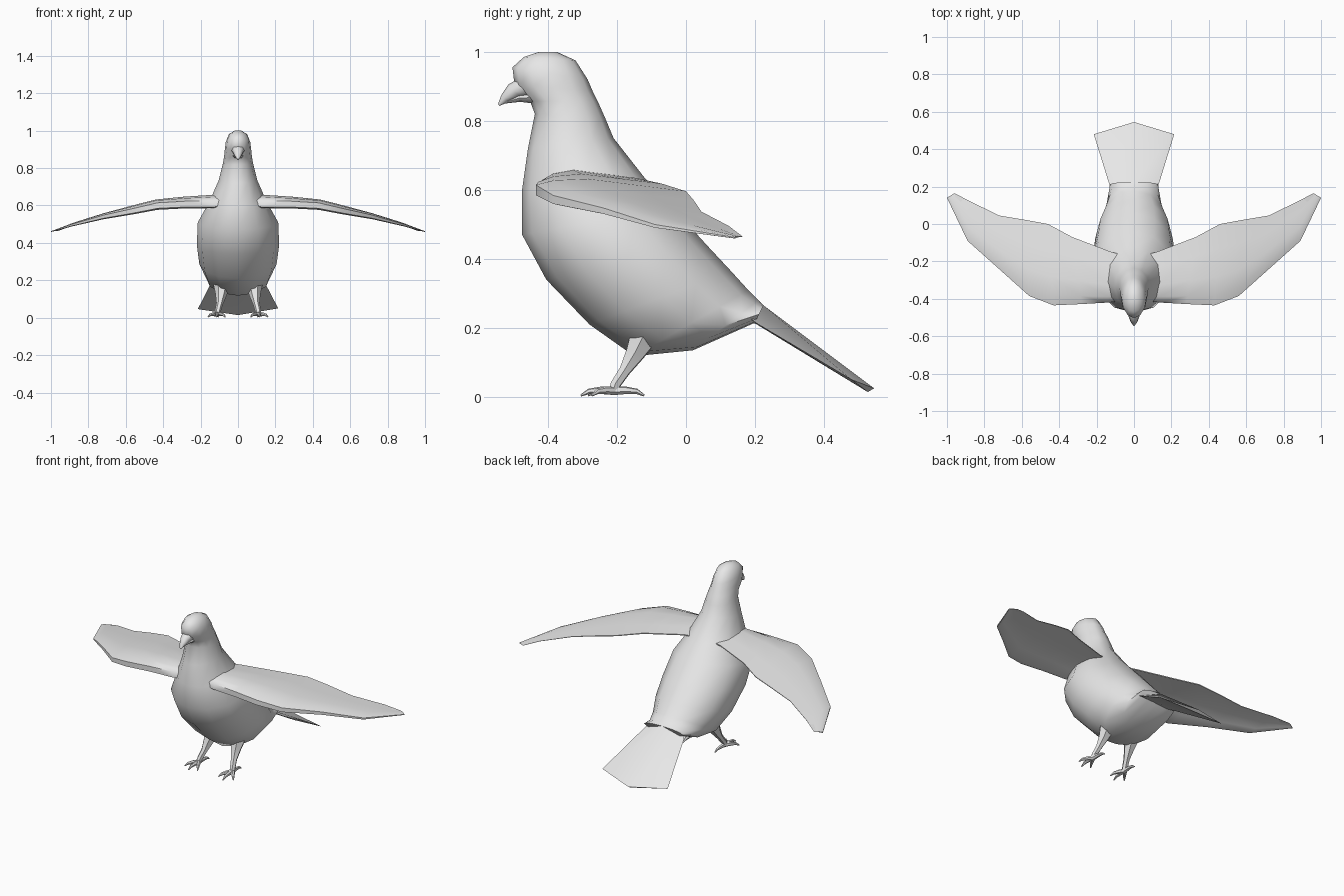
import bpy, bmesh, math
from mathutils import Vector

grey = bpy.data.materials.new("plain grey")
grey.diffuse_color = (0.8, 0.8, 0.8, 1)


def loft(name, rings, mirror=False, angle=55):
    """Skin a list of equal-length point rings and cap both ends."""
    bm = bmesh.new()
    vs = [[bm.verts.new(p) for p in ring] for ring in rings]
    n = len(rings[0])
    for a, b in zip(vs, vs[1:]):
        for i in range(n):
            j = (i + 1) % n
            bm.faces.new((a[i], a[j], b[j], b[i]))
    bm.faces.new(vs[0])
    bm.faces.new(vs[-1])
    bmesh.ops.remove_doubles(bm, verts=bm.verts, dist=0.0005)
    bmesh.ops.recalc_face_normals(bm, faces=bm.faces)
    me = bpy.data.meshes.new(name)
    bm.to_mesh(me)
    bm.free()
    me.materials.append(grey)
    me.shade_smooth()
    me.set_sharp_from_angle(angle=math.radians(angle))
    ob = bpy.data.objects.new(name, me)
    bpy.context.collection.objects.link(ob)
    if mirror:
        ob.modifiers.new("mirror", "MIRROR").use_mirror_merge = False
    return ob


def oval(back, front, w, n=12):
    """Tilted oval between a back and a front point (y, z), half width w."""
    b, f = Vector((0, *back)), Vector((0, *front))
    c, h = (b + f) / 2, (b - f) / 2
    return [c + h * math.cos(t) + Vector((w * math.sin(t), 0, 0))
            for t in (2 * math.pi * i / n for i in range(n))]


def tube(name, path, n=6):
    """Tapered limb through (x, y, z, radius) points, mirrored to both sides."""
    pts = [Vector(p[:3]) for p in path]
    rings = []
    for i, p in enumerate(pts):
        d = (pts[min(i + 1, len(pts) - 1)] - pts[max(i - 1, 0)]).normalized()
        u = d.cross(Vector((0.3, 0.2, 1)) if abs(d.z) < 0.7 else Vector((0, 1, 0))).normalized()
        v = d.cross(u)
        r = path[i][3]
        rings.append([p + r * (u * math.cos(t) + v * math.sin(t))
                      for t in (2 * math.pi * k / n for k in range(n))])
    return loft(name, rings, mirror=True)


# Head, neck and body: back point, front point, half width
loft("body", [oval(*r) for r in (
    ((-0.375, 1.0), (-0.425, 1.0), 0.018),
    ((-0.32, 0.975), (-0.47, 0.985), 0.05),
    ((-0.285, 0.92), (-0.503, 0.955), 0.066),
    ((-0.27, 0.885), (-0.497, 0.905), 0.071),
    ((-0.255, 0.855), (-0.452, 0.857), 0.075),
    ((-0.235, 0.81), (-0.438, 0.82), 0.083),
    ((-0.21, 0.75), (-0.458, 0.72), 0.103),
    ((-0.12, 0.635), (-0.475, 0.60), 0.155),
    ((-0.04, 0.55), (-0.475, 0.47), 0.215),
    ((0.06, 0.44), (-0.405, 0.34), 0.22),
    ((0.13, 0.365), (-0.28, 0.21), 0.207),
    ((0.18, 0.31), (-0.15, 0.118), 0.172),
    ((0.21, 0.28), (0.02, 0.135), 0.145),
    ((0.225, 0.265), (0.2, 0.215), 0.128))], angle=70)

# Beak: hooked upper half and a smaller lower half
loft("upper_beak", [oval(*r, 8) for r in (
    ((-0.45, 0.87), (-0.49, 0.92), 0.036),
    ((-0.48, 0.868), (-0.515, 0.905), 0.028),
    ((-0.515, 0.855), (-0.535, 0.875), 0.017),
    ((-0.54, 0.843), (-0.545, 0.848), 0.004))])
loft("lower_beak", [oval(*r, 8) for r in (
    ((-0.44, 0.85), (-0.45, 0.885), 0.03),
    ((-0.48, 0.855), (-0.485, 0.877), 0.02),
    ((-0.525, 0.85), (-0.527, 0.858), 0.006))])

# Fan tail with a raised centre ridge
loft("tail", [
    [(0, 0.20, 0.275), (0.122, 0.19, 0.225), (0, 0.17, 0.215), (-0.122, 0.19, 0.225)],
    [(0, 0.225, 0.265), (0.13, 0.205, 0.213), (0, 0.2, 0.213), (-0.13, 0.205, 0.213)],
    [(0, 0.545, 0.025), (0.215, 0.48, 0.05), (0, 0.527, 0.014), (-0.215, 0.48, 0.046)],
])

# Wings: leading edge, trailing edge and thickness factor at each station
stations = (
    ((0.04, -0.41, 0.615), (0.04, -0.17, 0.63), 1.1),
    ((0.14, -0.42, 0.61), (0.12, -0.15, 0.632), 1.1),
    ((0.28, -0.428, 0.608), (0.33, -0.07, 0.615), 1.0),
    ((0.43, -0.435, 0.60), (0.46, 0.0, 0.593), 0.95),
    ((0.56, -0.385, 0.572), (0.58, 0.022, 0.568), 0.8),
    ((0.72, -0.242, 0.54), (0.72, 0.045, 0.535), 0.55),
    ((0.89, -0.09, 0.495), (0.88, 0.123, 0.495), 0.3),
    ((1.0, 0.14, 0.461), (0.96, 0.165, 0.464), 0.1))
# Section: fraction from leading to trailing edge, height offset
section = ((0, 0.015), (0.12, 0.03), (0.35, 0.036), (0.7, 0.018), (1, 0.003),
           (1, -0.002), (0.6, 0.004), (0.25, -0.002), (0.08, -0.024), (0, -0.016))
loft("wing", [[Vector(a).lerp(Vector(b), f) + Vector((0, 0, h * t)) for f, h in section]
              for a, b, t in stations], mirror=True, angle=60)

# Legs
tube("leg", ((0.085, -0.115, 0.19, 0.05), (0.09, -0.148, 0.125, 0.031),
             (0.098, -0.178, 0.075, 0.018), (0.108, -0.205, 0.035, 0.016),
             (0.11, -0.212, 0.015, 0.014)))

# Toes: three forward, one backward, each arched and ending in a claw
cx, cy = 0.11, -0.208
for name, dx, dy in (("inner_toe", -0.042, -0.075), ("middle_toe", 0.004, -0.097),
                     ("outer_toe", 0.05, -0.065), ("back_toe", -0.004, 0.087)):
    tube(name, ((cx, cy, 0.018, 0.013),
                (cx + dx * 0.4, cy + dy * 0.4, 0.019, 0.011),
                (cx + dx * 0.75, cy + dy * 0.75, 0.016, 0.008),
                (cx + dx, cy + dy, 0.004, 0.003)))
